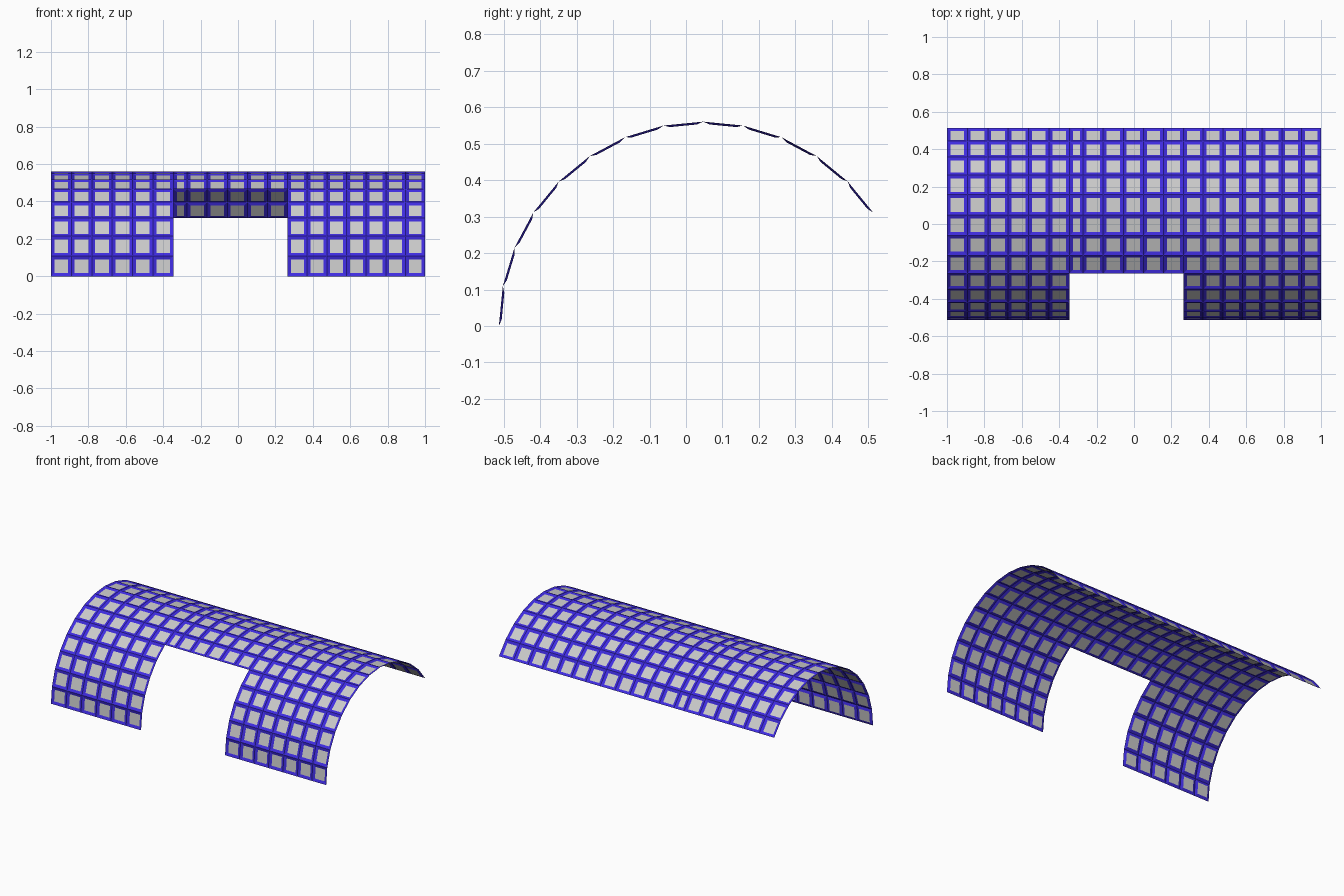
import bpy, bmesh, math

if "Cube" in bpy.data.objects:
    bpy.data.objects.remove(bpy.data.objects["Cube"])

R = 0.56                      # shell radius
STEP = math.radians(11.25)    # one panel row
YC = R * (1 - math.sin(5 * STEP)) / 2   # arc centre so the shell is centred on y
BAR = 0.018                   # half width of a frame bar
DEPTH = -0.006                # panels sit slightly inward

blue = bpy.data.materials.new("blue_frame")
blue.diffuse_color = (0.05, 0.025, 0.75, 1)
blue.use_nodes = True
blue.node_tree.nodes["Principled BSDF"].inputs["Base Color"].default_value = blue.diffuse_color


def columns(start, end, count):
    return [start + (end - start) * i / count for i in range(count + 1)]


def point(x, row):
    a = row * STEP
    return (x, YC - R * math.cos(a), R * math.sin(a))


def shell_part(name, xs, first_row, last_row, panels):
    """Curved grid of tiles; keeps either the grey panels or the blue rims."""
    bm = bmesh.new()
    grid = [[bm.verts.new(point(x, r)) for x in xs]
            for r in range(first_row, last_row + 1)]
    tiles = [bm.faces.new((lo[i], lo[i + 1], hi[i + 1], hi[i]))
             for lo, hi in zip(grid, grid[1:]) for i in range(len(xs) - 1)]
    bm.normal_update()
    rims = bmesh.ops.inset_individual(bm, faces=tiles, thickness=BAR, depth=DEPTH,
                                      use_even_offset=True)["faces"]
    bmesh.ops.delete(bm, geom=rims if panels else tiles, context='FACES')
    mesh = bpy.data.meshes.new(name)
    bm.to_mesh(mesh)
    bm.free()
    if not panels:
        mesh.materials.append(blue)
    bpy.context.collection.objects.link(bpy.data.objects.new(name, mesh))


# left wing, shorter middle span (one narrow column first), right wing
sections = [
    ("left", columns(-1, -0.345, 6), 0),
    ("middle", [-0.345] + columns(-0.272, 0.265, 5), 5),
    ("right", columns(0.265, 1, 7), 0),
]
for side, xs, first in sections:
    shell_part(side + "_frame", xs, first, 13, False)
    shell_part(side + "_panels", xs, first, 13, True)
